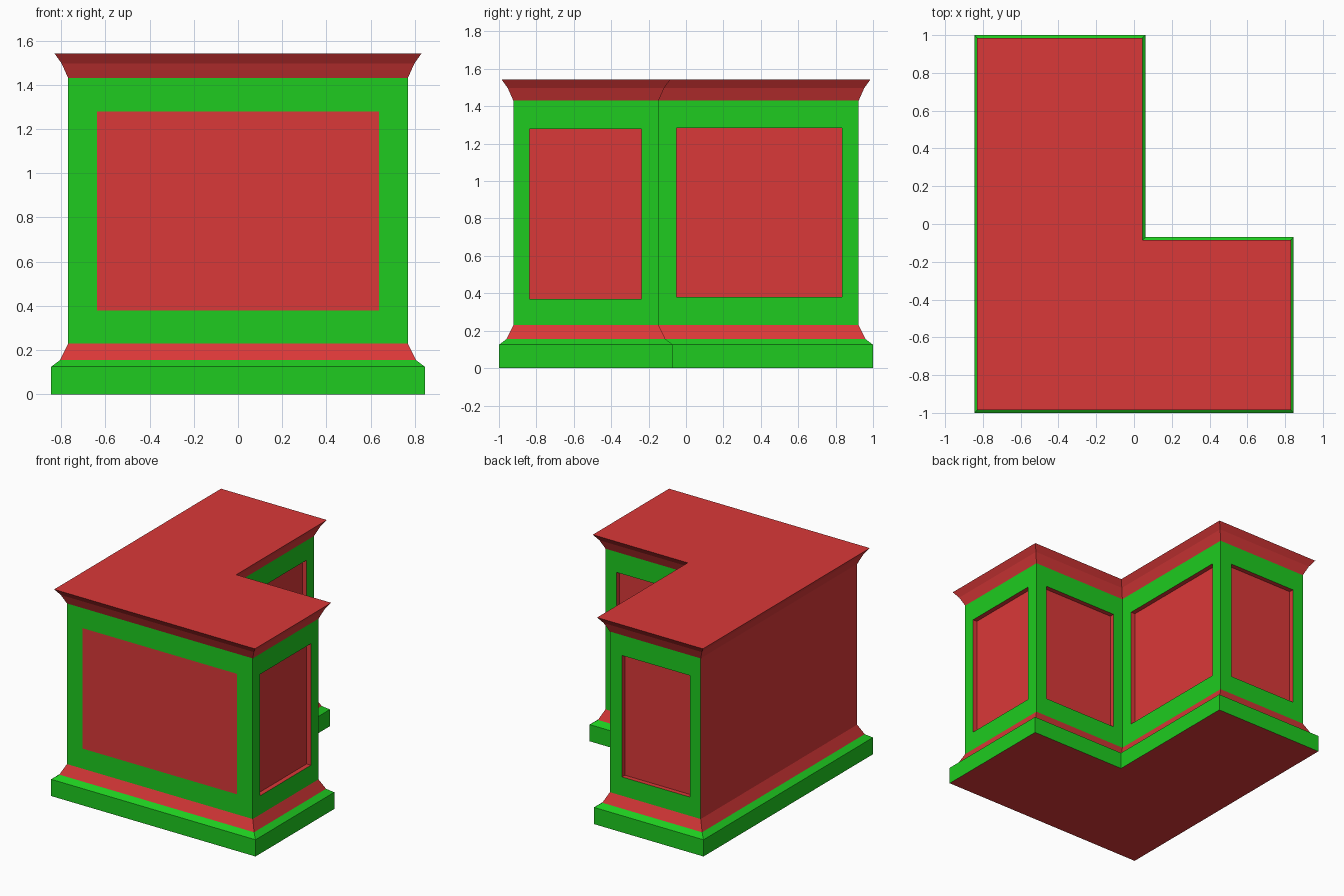
import bpy
import bmesh
from mathutils import Vector

if "Cube" in bpy.data.objects:
    bpy.data.objects.remove(bpy.data.objects["Cube"])


def material(name, rgb):
    m = bpy.data.materials.new(name)
    m.diffuse_color = (*rgb, 1)
    m.use_nodes = True
    m.node_tree.nodes["Principled BSDF"].inputs["Base Color"].default_value = m.diffuse_color
    return m


RED = material("red_paint", (0.70, 0.04, 0.04))
GREEN = material("green_paint", (0.013, 0.60, 0.014))


def outline(inset, z):
    """L-shaped footprint, counter-clockwise, moved inwards by inset."""
    l, r, n = -0.845 + inset, 0.845 - inset, 0.06 - inset
    f, b, m = -1 + inset, 1 - inset, -0.07 - inset
    return [Vector((x, y, z)) for x, y in
            ((l, f), (r, f), (r, m), (n, m), (n, b), (l, b))]


def make_object(name, faces, mat):
    bm = bmesh.new()
    for face in faces:
        bm.faces.new([bm.verts.new(p) for p in face])
    bmesh.ops.remove_doubles(bm, verts=bm.verts, dist=1e-5)
    mesh = bpy.data.meshes.new(name)
    bm.to_mesh(mesh)
    bm.free()
    mesh.materials.append(mat)
    bpy.context.collection.objects.link(bpy.data.objects.new(name, mesh))


def bridge(a, b):
    """Quads between two loops, a being the lower or outer one."""
    n = len(a)
    return [(a[i], a[(i + 1) % n], b[(i + 1) % n], b[i]) for i in range(n)]


def moulding(profile):
    """Sweep (inset, z) points around the footprint."""
    loops = [outline(*p) for p in profile]
    return [q for a, b in zip(loops, loops[1:]) for q in bridge(a, b)]


# Plinth and the sloped moulding above it
make_object("plinth", moulding([(0, 0), (0, 0.125), (0.04, 0.155)]), GREEN)
make_object("base_moulding", moulding([(0.04, 0.155), (0.077, 0.23)]), RED)
make_object("underside", [outline(0, 0)[::-1]], RED)

# Crown moulding with the flat top
crown = moulding([(0.077, 1.43), (0.047, 1.497), (0.015, 1.542)])
make_object("crown", crown + [outline(0.015, 1.542)], RED)

# Walls: name, start margin, end margin, panel bottom, panel top, recess
WALLS = [
    ("front", 0.13, 0.13, 0.38, 1.28, 0),
    ("right_end", 0.085, 0.09, 0.37, 1.278, 0.035),
    ("inner_back", 0.09, 0.08, 0.37, 1.278, 0.035),
    ("inner_right", 0.095, 0.09, 0.38, 1.283, 0.035),
    ("back_end", 0.10, 0.09, 0.37, 1.278, 0.035),
]
low, high = outline(0.077, 0.23), outline(0.077, 1.43)
for i, (name, m0, m1, z0, z1, depth) in enumerate(WALLS):
    a, b = low[i], low[i + 1]
    along = (b - a).normalized()
    inward = Vector((-along.y, along.x, 0))
    p, q = a + along * m0, b - along * m1
    opening = [Vector((v.x, v.y, z)) for v, z in
               ((p, z0), (q, z0), (q, z1), (p, z1))]
    back = [v + inward * depth for v in opening]
    # Frame around the opening, then the panel with its reveals
    make_object(name + "_frame", bridge([a, b, high[i + 1], high[i]], opening), GREEN)
    make_object(name + "_panel", [back] + (bridge(opening, back) if depth else []), RED)

# Plain left wall
make_object("left_wall", [(low[5], low[0], high[0], high[5])], RED)
